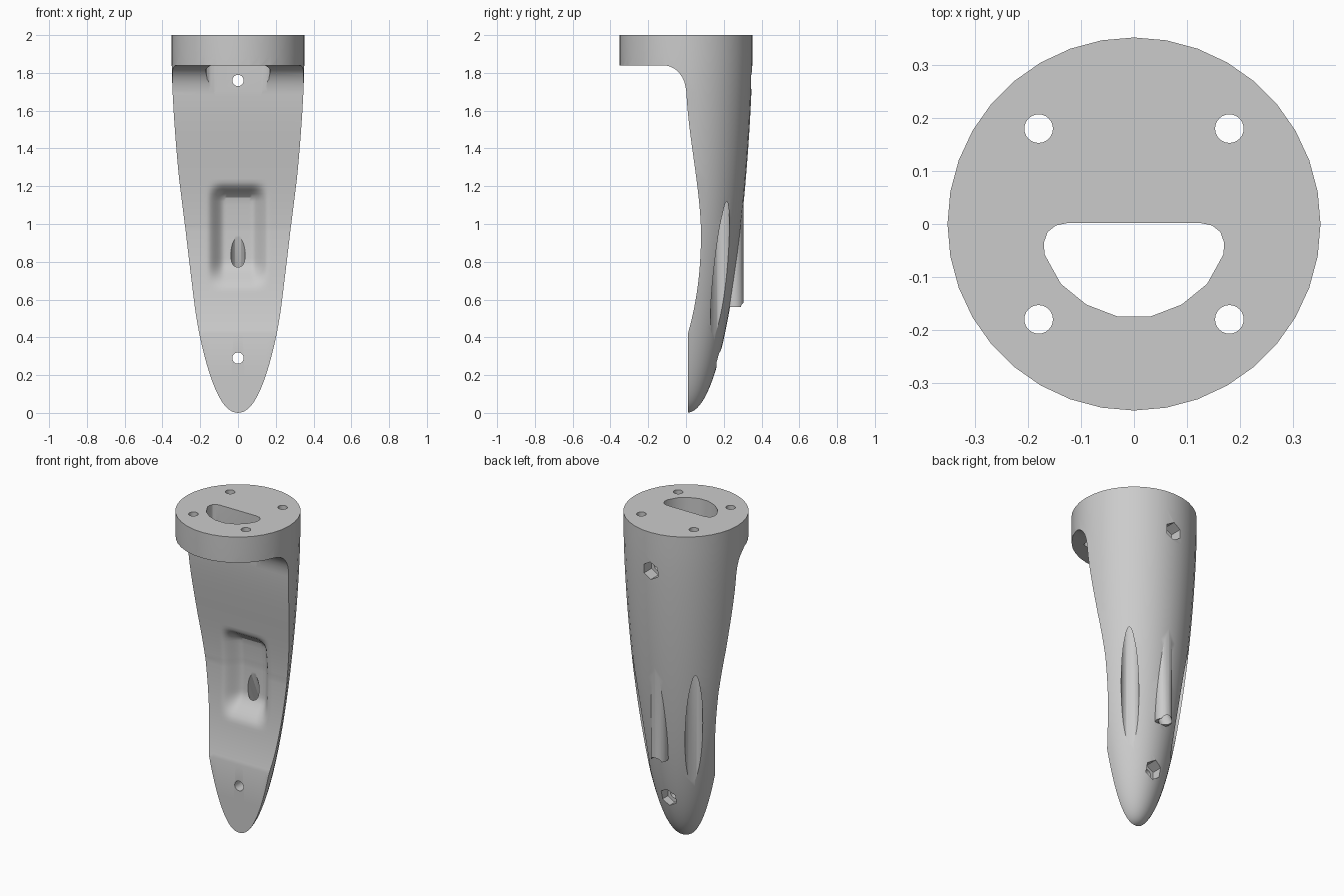
import bpy, bmesh, math
from mathutils import Matrix, Vector

old = bpy.data.objects.get("Cube")
if old:
    bpy.data.objects.remove(old, do_unlink=True)

grey = bpy.data.materials.new("plain grey")
grey.use_nodes = True
colour = (0.6, 0.6, 0.6, 1)
grey.diffuse_color = colour
grey.node_tree.nodes["Principled BSDF"].inputs["Base Color"].default_value = colour


def make(name, bm):
    bmesh.ops.recalc_face_normals(bm, faces=bm.faces)
    mesh = bpy.data.meshes.new(name)
    bm.to_mesh(mesh)
    bm.free()
    mesh.materials.append(grey)
    ob = bpy.data.objects.new(name, mesh)
    bpy.context.collection.objects.link(ob)
    return ob


def rod(name, start, end, radius, sides=32, end_radius=None):
    """Cylinder, prism or cone between two points."""
    a, b = Vector(start), Vector(end)
    turn = (b - a).to_track_quat('Z', 'Y').to_matrix().to_4x4()
    bm = bmesh.new()
    bmesh.ops.create_cone(bm, cap_ends=True, segments=sides, radius1=radius,
                          radius2=end_radius or radius, depth=(b - a).length,
                          matrix=Matrix.Translation((a + b) / 2) @ turn)
    return make(name, bm)


def combine(target, tool, operation='DIFFERENCE'):
    mod = target.modifiers.new("combine", 'BOOLEAN')
    mod.object, mod.operation, mod.solver = tool, operation, 'EXACT'
    bpy.context.view_layer.objects.active = target
    bpy.ops.object.modifier_apply(modifier=mod.name)
    bpy.data.objects.remove(tool, do_unlink=True)


def loft(name, rings):
    """Skin a list of equal closed rings and cap both ends."""
    bm = bmesh.new()
    rows = [[bm.verts.new(p) for p in ring] for ring in rings]
    n = len(rows[0])
    for a, b in zip(rows, rows[1:]):
        for i in range(n):
            j = (i + 1) % n
            bm.faces.new((a[i], a[j], b[j], b[i]))
    bm.faces.new(rows[0])
    bm.faces.new(rows[-1])
    return make(name, bm)


# Bullet-shaped body, revolved
def body_radius(z):
    t = max(0, 1 - z / 1.9)
    return 0.352 * (1 - t ** 1.5) ** 0.46


def circle(z, sides=36):
    r = body_radius(z)
    return [(r * math.sin(math.tau * i / sides), r * math.cos(math.tau * i / sides), z)
            for i in range(sides)]


levels = [0.0005 + 1.9 * (i / 36) ** 2 for i in range(37)] + [2]
body = loft("bracket_body", [circle(z) for z in levels])

# Cable outlet on the back
outlet = rod("cable_outlet", (0, 0.257, 0.56), (0, 0.257, 1.15), 0.048)
combine(body, outlet, 'UNION')


# Front cutter: side profile with a soft pocket pressed into it
def smooth(a, b, v):
    t = min(1, max(0, (v - a) / (b - a)))
    return t * t * (3 - 2 * t)


def concave(z):
    if z < 0.42:
        return 0.01
    if z < 1.0:
        return 0.01 + 0.07 * (1 - ((1 - z) / 0.58) ** 2.4)
    return 0.08 * (1 - smooth(0.92, 1.78, z))


def pocket(x, z):
    side = 1 - smooth(0.07, 0.165, abs(x))
    return 0.075 * side * smooth(0.65, 0.8, z) * (1 - smooth(1.13, 1.22, z))


heights = [-0.1, 0.2, 0.42] + [0.42 + 0.02 * i for i in range(1, 65)]
profile = [(concave(z), z) for z in heights]
for i in range(1, 9):
    a = math.pi / 2 * i / 8
    profile.append((-0.12 * (1 - math.cos(a)), 1.7 + 0.14 * math.sin(a)))
profile += [(-0.6, 1.84), (-0.6, -0.1)]
columns = [-0.5] + [-0.18 + 0.012 * i for i in range(31)] + [0.5]
front = loft("front_cutter", [[(x, y + pocket(x, z), z) for y, z in profile]
                              for x in columns])
combine(body, front)

# D-shaped opening through the mounting plate
half = [(0.03, -0.175), (0.09, -0.152), (0.138, -0.113), (0.169, -0.057),
        (0.17, -0.035), (0.163, -0.015), (0.148, -0.003), (0.125, 0.002)]
outline = half + [(-x, y) for x, y in reversed(half)]
opening = loft("opening_cutter", [[(x, y, z) for x, y in outline] for z in (1.69, 2.1)])
combine(body, opening)

# Mounting holes, with wider bores breaking out of the rear sides
for x in (-0.18, 0.18):
    for y in (-0.18, 0.18):
        combine(body, rod("mount_hole", (x, y, 0.1), (x, y, 2.1), 0.027, 24))
    combine(body, rod("side_bore", (x, 0.18, 0.1), (x, 0.18, 1.35), 0.05))

# Cross screws with hexagonal nut recesses at the back
for z, floor in ((0.29, 0.11), (1.76, 0.27)):
    combine(body, rod("screw_hole", (0, -0.2, z), (0, 0.5, z), 0.03, 24))
    combine(body, rod("nut_recess", (0, floor, z), (0, 0.5, z), 0.055, 6))

# Slanting cable bore from the pocket to the outlet
combine(body, rod("cable_bore", (0, 0.06, 1.05), (0, 0.335, 0.42), 0.038))

bpy.ops.object.select_all(action='DESELECT')
body.select_set(True)
bpy.context.view_layer.objects.active = body
bpy.ops.object.shade_smooth_by_angle(angle=math.radians(30))
